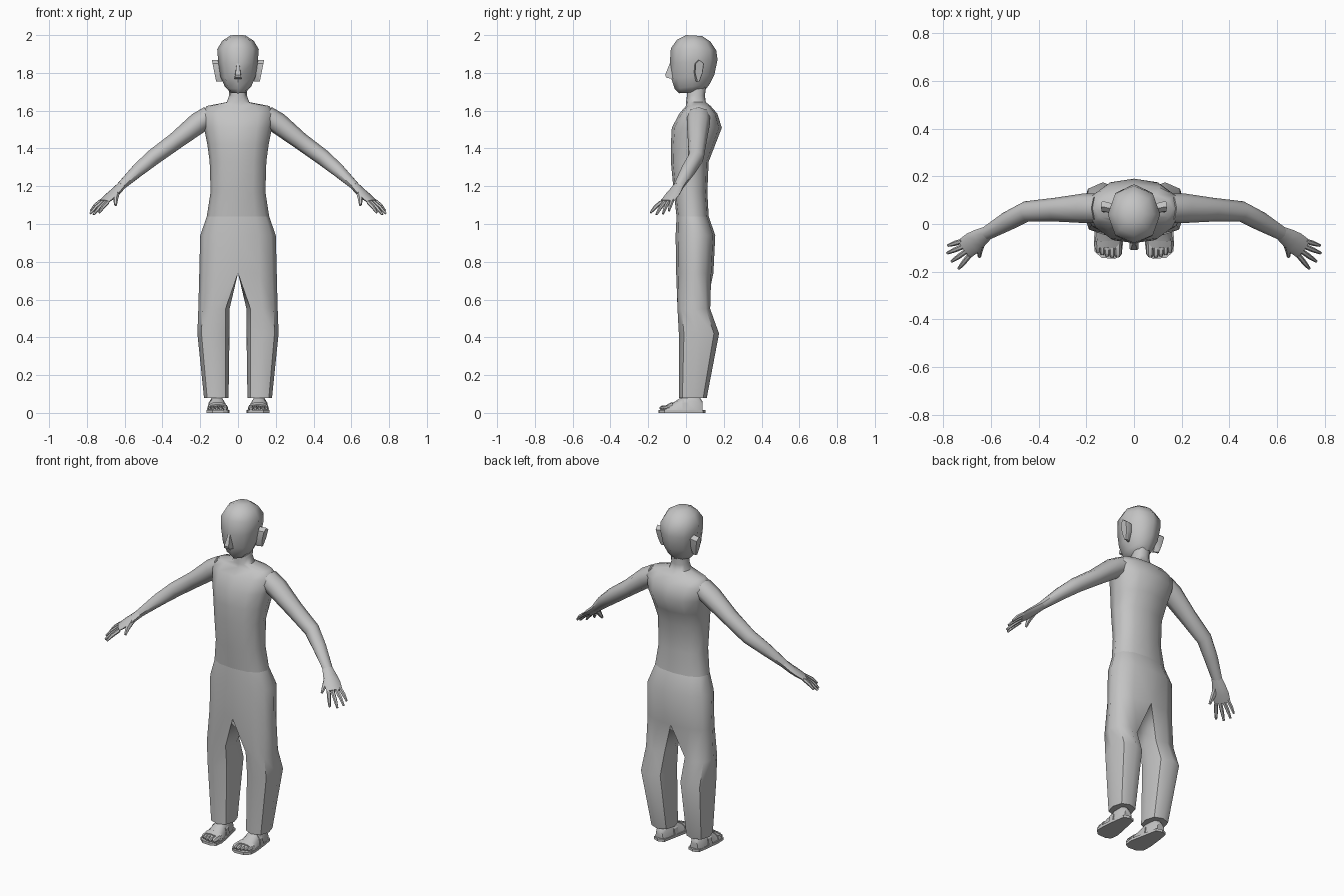
import bpy, bmesh, math
from mathutils import Vector

if "Cube" in bpy.data.objects:
    bpy.data.objects.remove(bpy.data.objects["Cube"])

grey = bpy.data.materials.new("plain grey")
grey.diffuse_color = (0.55, 0.55, 0.55, 1)
grey.use_nodes = True
grey.node_tree.nodes["Principled BSDF"].inputs["Base Color"].default_value = grey.diffuse_color


def loft(name, rings, mirror=False, drop=None, angle=50):
    """Skin a list of equal-length rings, cap the ends and smooth."""
    bm = bmesh.new()
    rows = [[bm.verts.new(p) for p in r] for r in rings]
    n = len(rows[0])
    for a, b in zip(rows, rows[1:]):
        for i in range(n):
            j = (i + 1) % n
            bm.faces.new((a[i], a[j], b[j], b[i]))
    bm.faces.new(rows[0])
    bm.faces.new(rows[-1])
    bmesh.ops.recalc_face_normals(bm, faces=bm.faces[:])
    if drop:
        bad = [f for f in bm.faces if drop(f)]
        bmesh.ops.delete(bm, geom=bad, context='FACES')
    me = bpy.data.meshes.new(name)
    bm.to_mesh(me)
    bm.free()
    me.materials.append(grey)
    ob = bpy.data.objects.new(name, me)
    bpy.context.collection.objects.link(ob)
    bpy.ops.object.select_all(action='DESELECT')
    ob.select_set(True)
    bpy.context.view_layer.objects.active = ob
    bpy.ops.object.shade_smooth_by_angle(angle=math.radians(angle))
    if mirror:
        m = ob.modifiers.new("mirror", 'MIRROR')
        m.use_clip = True
        m.merge_threshold = 0.0005
    return ob


def spow(v, e=0.85):
    return math.copysign(abs(v) ** e, v) if abs(v) > 1e-6 else 0.0


def oval(cx, rx, yf, yb, z, degrees, e=0.85):
    """Horizontal rounded ring, front at yf and back at yb."""
    cy, ry = (yf + yb) / 2, (yb - yf) / 2
    return [Vector((cx + rx * spow(math.cos(math.radians(d)), e),
                    cy + ry * spow(math.sin(math.radians(d)), e), z)) for d in degrees]


def tube(name, stations, n=8, mirror=True):
    """Tube through (centre, side radius, up radius) stations."""
    pts = [Vector(s[0]) for s in stations]
    rings = []
    for i, (c, rs, ru) in enumerate(stations):
        t = (pts[min(i + 1, len(pts) - 1)] - pts[max(i - 1, 0)]).normalized()
        side = t.cross(Vector((0, 0, 1))).normalized()
        up = side.cross(t)
        rings.append([pts[i] + side * rs * math.cos(k * math.tau / n)
                      + up * ru * math.sin(k * math.tau / n) for k in range(n)])
    return loft(name, rings, mirror)


# Torso and neck
full = range(-90, 270, 30)
torso = [(1.04, -.05, .12, .165), (1.17, -.065, .113, .145), (1.33, -.08, .12, .15),
         (1.42, -.08, .155, .162), (1.51, -.075, .19, .18), (1.585, -.035, .165, .195),
         (1.625, 0, .13, .165), (1.645, 0, .105, .06), (1.68, .005, .1, .047),
         (1.75, 0, .11, .045)]
loft("torso", [oval(0, rx, yf, yb, z, full) for z, yf, yb, rx in torso],
     drop=lambda f: len(f.verts) > 4)

# Trousers: half pelvis rings that split into a leg
rings = []
for z, yf, yb, xo in [(1.04, -.05, .12, .165), (.94, -.055, .155, .2), (.74, -.052, .145, .205)]:
    rings.append(oval(0, xo, yf, yb, z, range(-90, 91, 30)) + [Vector((0, (yf + yb) / 2, z))])
for z, yf, yb, xi, xo in [(.55, -.045, .128, .045, .21), (.42, -.038, .175, .045, .215),
                          (.08, -.038, .11, .05, .18)]:
    rings.append(oval((xi + xo) / 2, (xo - xi) / 2, yf, yb, z, range(-135, 181, 45)))
loft("trousers", rings, mirror=True,
     drop=lambda f: all(abs(v.co.x) < 1e-4 for v in f.verts) or all(v.co.z > 1.03 for v in f.verts))

# Head, with rings tilted from front to back
rings = []
for zf, zb, rx, yf, yb in [(1.692, 1.70, .04, -.038, .095), (1.715, 1.74, .07, -.06, .125),
                           (1.77, 1.79, .093, -.078, .15), (1.85, 1.87, .105, -.086, .167),
                           (1.93, 1.92, .11, -.08, .16), (1.975, 1.965, .083, -.048, .13),
                           (2.0, 1.995, .04, 0, .085)]:
    ring = oval(0, rx, yf, yb, 0, range(-90, 270, 45), 0.95)
    for p in ring:
        p.z = zf + (zb - zf) * (p.y - yf) / (yb - yf)
    rings.append(ring)
loft("head", rings)

# Nose wedge
loft("nose", [[(-.018, -.06, 1.765), (.018, -.06, 1.765), (.018, -.105, 1.775), (-.018, -.105, 1.775)],
              [(-.016, -.06, 1.79), (.016, -.06, 1.79), (.014, -.11, 1.79), (-.014, -.11, 1.79)],
              [(-.008, -.06, 1.85), (.008, -.06, 1.85), (.007, -.086, 1.85), (-.007, -.086, 1.85)]],
     angle=30)

# Ears: slanted outline flaring outwards
ear = [(.052, 1.755), (.04, 1.80), (.043, 1.85), (.062, 1.868), (.085, 1.85), (.078, 1.80), (.062, 1.755)]
loft("ears", [[(.085, y, z) for y, z in ear],
              [(.108 + (z - 1.755) * .2, y + .01, z) for y, z in ear],
              [(.116 + (z - 1.755) * .2, y + .008, z) for y, z in ear]], mirror=True, angle=30)

# Arms and palms
tube("arms", [((.15, .066, 1.572), .062, .055), ((.21, .066, 1.535), .062, .057),
              ((.33, .06, 1.44), .05, .046), ((.45, .053, 1.352), .043, .043),
              ((.53, .012, 1.285), .04, .037), ((.62, -.04, 1.2), .029, .023)])
tube("palms", [((.615, -.037, 1.204), .029, .023), ((.65, -.06, 1.17), .04, .02),
               ((.675, -.078, 1.148), .046, .018), ((.71, -.104, 1.118), .045, .012)])

# Fingers and thumbs
tips = [(.78, -.09, 1.07), (.783, -.122, 1.055), (.765, -.157, 1.05), (.735, -.187, 1.06)]
for i, tip in enumerate(tips):
    base = Vector((.722, -.072, 1.125)).lerp(Vector((.69, -.132, 1.115)), i / 3)
    tip = Vector(tip)
    tube(f"finger_{i + 1}", [(base, .011, .011), (base.lerp(tip, .55) + Vector((0, 0, .005)), .0105, .0105),
                             (tip, .006, .006)], 6)
tube("thumbs", [((.64, -.075, 1.17), .017, .017), ((.648, -.11, 1.135), .014, .014),
                ((.648, -.137, 1.1), .007, .007)], 6)


# Feet: arched sections running from heel to ball
def arch(y, cx, rx, top, bottom=.014):
    return [(cx + rx * math.cos(math.radians(a)), y, bottom + (top - bottom) * spow(math.sin(math.radians(a)), .8))
            for a in range(0, 181, 30)]


loft("feet", [arch(.088, .115, .025, .06), arch(.06, .115, .038, .1), arch(0, .112, .043, .1),
              arch(-.04, .11, .05, .072), arch(-.075, .108, .054, .05), arch(-.11, .108, .052, .034)],
     mirror=True)

# Toes
for i, (x, y, r) in enumerate([(.068, -.138, .015), (.092, -.14, .012), (.113, -.136, .011),
                               (.133, -.129, .011), (.151, -.12, .01)]):
    tube(f"toe_{i + 1}", [((x, -.085, .028), r, r), ((x, y + .014, .027), r, r), ((x, y, .023), r * .6, r * .6)], 6)

# Sandal soles and straps
sole = [(.08, .09), (.115, .102), (.148, .09), (.158, .03), (.168, -.06), (.166, -.115),
        (.135, -.142), (.08, -.146), (.052, -.13), (.046, -.08), (.066, .02)]
loft("sandal_soles", [[(x, y, 0) for x, y in sole], [(x, y, .015) for x, y in sole]], mirror=True, angle=30)
loft("toe_straps", [arch(-.072, .108, .058, .058), arch(-.1, .108, .058, .045)], mirror=True, angle=30)
loft("ankle_straps", [arch(.012, .112, .049, .078), arch(-.018, .112, .051, .082)], mirror=True, angle=30)
